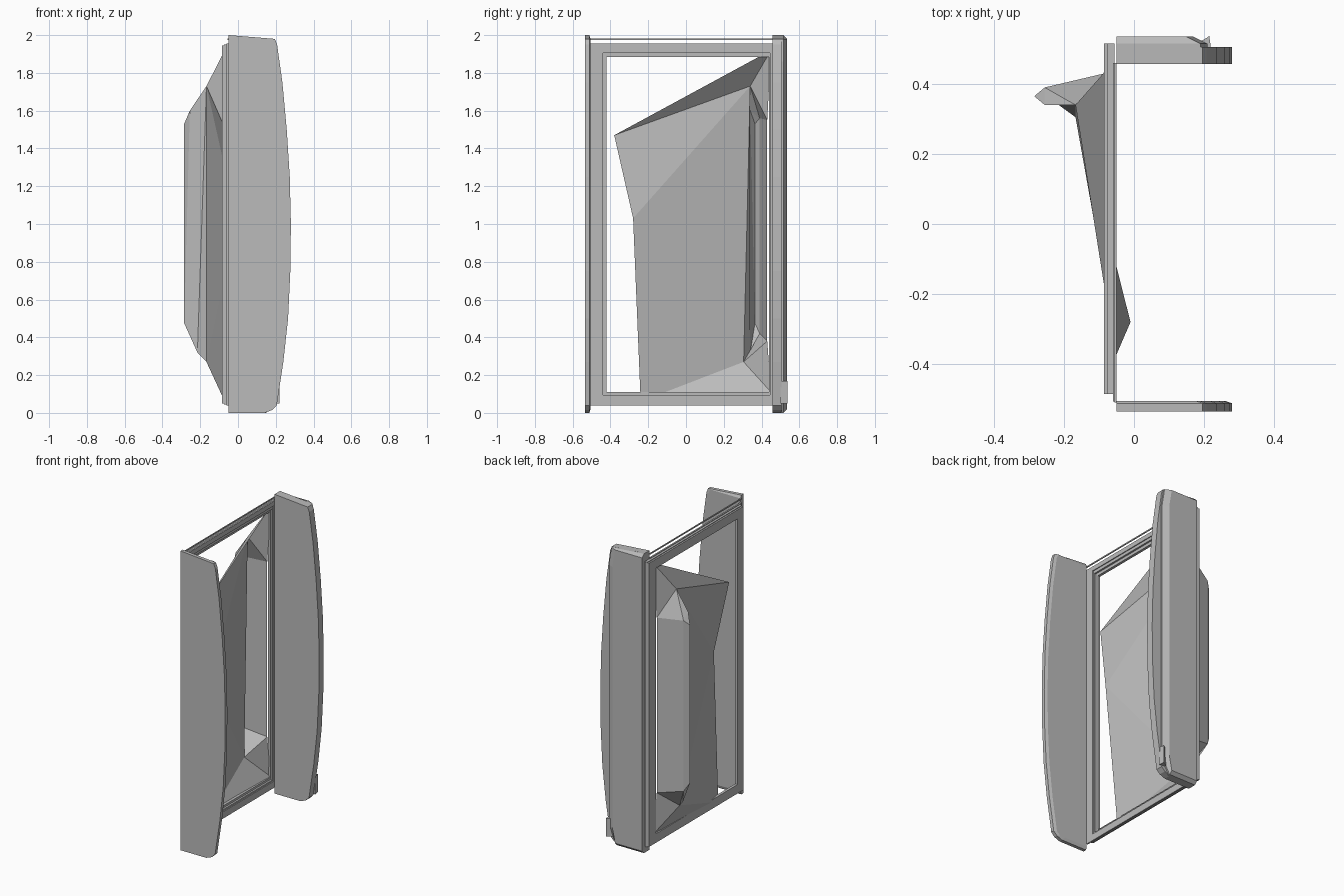
import bpy, bmesh

if "Cube" in bpy.data.objects:
    bpy.data.objects.remove(bpy.data.objects["Cube"])

grey = bpy.data.materials.new("mid grey")
grey.diffuse_color = (0.5, 0.5, 0.5, 1)
grey.use_nodes = True
grey.node_tree.nodes["Principled BSDF"].inputs["Base Color"].default_value = grey.diffuse_color


def make(name, verts, faces):
    me = bpy.data.meshes.new(name)
    me.from_pydata(verts, [], faces)
    bm = bmesh.new()
    bm.from_mesh(me)
    bmesh.ops.recalc_face_normals(bm, faces=bm.faces)
    bm.to_mesh(me)
    bm.free()
    me.materials.append(grey)
    ob = bpy.data.objects.new(name, me)
    bpy.context.collection.objects.link(ob)
    return ob


def loft(name, loops):
    """Closed solid through loops of equal point count."""
    n = len(loops[0])
    verts = [p for l in loops for p in l]
    faces = [(k * n + i, k * n + (i + 1) % n, (k + 1) * n + (i + 1) % n, (k + 1) * n + i)
             for k in range(len(loops) - 1) for i in range(n)]
    faces += [tuple(range(n)), tuple(range((len(loops) - 1) * n, len(loops) * n))]
    return make(name, verts, faces)


def ring(name, x0, x1, outer, inner):
    """Rectangular frame; outer and inner are (y0, y1, z0, z1)."""
    def rect(x, r):
        return [(x, r[0], r[2]), (x, r[1], r[2]), (x, r[1], r[3]), (x, r[0], r[3])]
    verts = rect(x0, outer) + rect(x1, outer) + rect(x1, inner) + rect(x0, inner)
    faces = [(k * 4 + i, k * 4 + (i + 1) % 4, (k + 1) % 4 * 4 + (i + 1) % 4, (k + 1) % 4 * 4 + i)
             for k in range(4) for i in range(4)]
    return make(name, verts, faces)


# Bowed side outline (x, z)
bow = [(-0.05, 0), (0.14, 0), (0.18, 0.015), (0.205, 0.04), (0.24, 0.27), (0.265, 0.5),
       (0.277, 0.75), (0.28, 1.0), (0.274, 1.25), (0.258, 1.5), (0.235, 1.75),
       (0.207, 1.95), (0.195, 1.98), (-0.05, 2.0)]


def slice_at(y, inset=0.0):
    return [(min(x, max(-0.05, x - inset)), y, min(max(z, inset), 2 - inset)) for x, z in bow]


# Thin front side panel with a chamfered outer rim
loft("front_side_panel", [slice_at(-0.535), slice_at(-0.512), slice_at(-0.505, 0.02)])

# Back side panel: bowed slab with a raised straight body
loft("back_side_panel", [slice_at(0.457), slice_at(0.505)])
body = [(-0.05, 0.02), (0.15, 0.02), (0.17, 0.12), (0.17, 1.86), (0.15, 1.98), (-0.05, 1.98)]
foot = [(-0.05, 0.0), (0.15, 0.0), (0.21, 0.1), (0.21, 1.86), (0.19, 1.98), (-0.05, 2.0)]
loft("back_panel_body", [[(x, 0.50, z) for x, z in foot],
                         [(x, 0.515, z) for x, z in foot],
                         [(x, 0.535, z) for x, z in body]])

# Small fin at the foot of the back panel
loft("panel_fin", [[(0.15, 0.5, z), (0.22, 0.5, z), (0.215, 0.537, z), (0.205, 0.53, z)]
                   for z in (0.05, 0.17)])

# Stepped rectangular frame
ring("frame_outer", -0.06, -0.05, (-0.507, 0.46, 0.04, 1.955), (-0.45, 0.45, 0.085, 1.925))
ring("frame_middle", -0.075, -0.056, (-0.485, 0.515, 0.045, 1.95), (-0.44, 0.445, 0.095, 1.905))
ring("frame_inner", -0.086, -0.068, (-0.485, 0.515, 0.05, 1.945), (-0.422, 0.44, 0.11, 1.885))

# Thin rod joining the side panels at the top
loft("top_rod", [[(x, y, z) for x, z in ((-0.056, 1.974), (-0.05, 1.974), (-0.05, 1.982), (-0.056, 1.982))]
                 for y in (-0.51, 0.46)])

# Folded sheet hanging in the frame, with a hollow ridge at its rear
V = {
    "A": (-0.053, -0.38, 1.47), "F": (-0.01, -0.28, 1.03), "E": (-0.07, -0.24, 0.06),
    "B": (-0.167, 0.34, 1.73), "D": (-0.167, 0.305, 0.27),
    "C": (-0.07, 0.45, 1.92), "G": (-0.075, 0.45, 0.11),
    "p1": (-0.255, 0.34, 1.60), "p0": (-0.215, 0.34, 0.32),
    "r1": (-0.285, 0.365, 1.53), "r0": (-0.285, 0.365, 0.475),
    "q1": (-0.255, 0.39, 1.56), "q0": (-0.255, 0.39, 0.42),
    "h1": (-0.085, 0.43, 1.55), "h0": (-0.085, 0.43, 0.38),
}
names = list(V)
tris = ["A C B", "A B F", "F B D", "F D E", "E D G",
        "B D p0", "B p0 p1", "p1 p0 r0", "p1 r0 r1", "r1 r0 q0", "r1 q0 q1", "p1 r1 q1", "p0 q0 r0",
        "q1 q0 h0", "q1 h0 h1", "B p1 q1", "B q1 h1", "B h1 C", "D q0 p0", "D h0 q0", "D G h0"]
make("folded_sheet", list(V.values()), [tuple(names.index(k) for k in t.split()) for t in tris])
